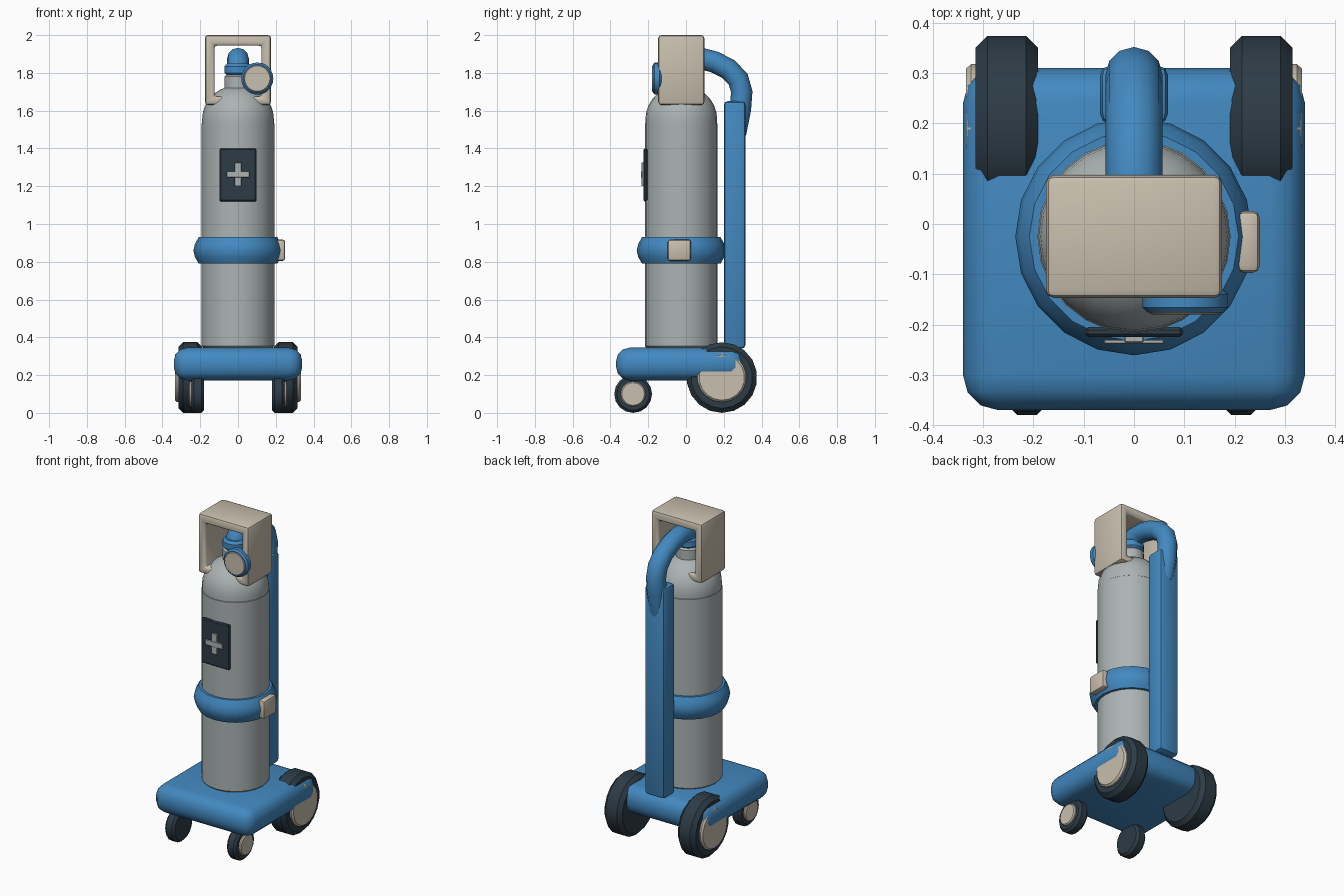
import bpy, bmesh, math
from mathutils import Vector, Matrix

if "Cube" in bpy.data.objects:
    bpy.data.objects.remove(bpy.data.objects["Cube"])


def material(name, rgb):
    m = bpy.data.materials.new(name)
    m.diffuse_color = (*rgb, 1)
    m.use_nodes = True
    m.node_tree.nodes["Principled BSDF"].inputs["Base Color"].default_value = m.diffuse_color
    return m


BLUE = material("blue paint", (0.055, 0.25, 0.53))
CREAM = material("cream plastic", (0.58, 0.52, 0.42))
GREY = material("tank grey", (0.41, 0.455, 0.45))
DARK = material("dark rubber", (0.026, 0.045, 0.062))
CY = -0.025  # tank axis y


def finish(name, bm, mat, bevel=0, segs=2, limit=35):
    """Bevel sharp edges, shade smooth by angle and link the object."""
    bmesh.ops.recalc_face_normals(bm, faces=bm.faces)
    if bevel:
        edges = [e for e in bm.edges if e.calc_face_angle(0) > math.radians(50)]
        bmesh.ops.bevel(bm, geom=edges, offset=bevel, segments=segs,
                        profile=0.5, affect='EDGES', clamp_overlap=True)
    me = bpy.data.meshes.new(name)
    bm.to_mesh(me)
    bm.free()
    for p in me.polygons:
        p.use_smooth = True
    me.set_sharp_from_angle(angle=math.radians(limit))
    me.materials.append(mat)
    ob = bpy.data.objects.new(name, me)
    bpy.context.collection.objects.link(ob)
    return ob


def box(name, lo, hi, mat, bevel=0, segs=2):
    lo, hi = Vector(lo), Vector(hi)
    bm = bmesh.new()
    bmesh.ops.create_cube(bm, size=1)
    for v in bm.verts:
        v.co = (lo + hi) / 2 + v.co * (hi - lo)
    return finish(name, bm, mat, bevel, segs)


def skin(bm, rings, closed=False):
    """Bridge successive vertex rings; cap the ends unless closed."""
    n = len(rings[0])
    pairs = list(zip(rings, rings[1:])) + ([(rings[-1], rings[0])] if closed else [])
    for a, b in pairs:
        for i in range(n):
            j = (i + 1) % n
            bm.faces.new((a[i], a[j], b[j], b[i]))
    if not closed:
        bm.faces.new(rings[0])
        bm.faces.new(rings[-1])


def lathe(name, profile, mat, centre, axis='Z', n=24, closed=False):
    """Turn (radius, height) points around an axis through centre."""
    rot = {'Z': Matrix(), 'X': Matrix.Rotation(math.pi / 2, 4, 'Y'),
           '-X': Matrix.Rotation(-math.pi / 2, 4, 'Y'),
           '-Y': Matrix.Rotation(math.pi / 2, 4, 'X')}[axis]
    bm = bmesh.new()
    rings = []
    for r, h in profile:
        ring = []
        for i in range(n):
            t = 2 * math.pi * i / n
            p = rot @ Vector((r * math.cos(t), r * math.sin(t), h))
            ring.append(bm.verts.new(p + Vector(centre)))
        rings.append(ring)
    skin(bm, rings, closed)
    return finish(name, bm, mat)


def disc(name, r, h0, h1, b, mat, centre, axis, n):
    """Cylinder with chamfered rims."""
    return lathe(name, [(r - b, h0), (r, h0 + b), (r, h1 - b), (r - b, h1)],
                 mat, centre, axis, n)


# Trolley: rounded base and upright rail
box("base", (-0.34, -0.37, 0.172), (0.34, 0.31, 0.345), BLUE, 0.07, 3)
box("rail", (-0.068, 0.2, 0.34), (0.068, 0.315, 1.65), BLUE, 0.02, 2)

# Wheels: big rear pair, small front casters, hub caps outside only
for side, s, ax in (("right", 1, 'X'), ("left", -1, '-X')):
    c = (s * 0.253, 0.19, 0.187)
    disc("rear_tyre_" + side, 0.187, -0.062, 0.062, 0.024, DARK, c, ax, 18)
    disc("rear_hub_" + side, 0.13, 0.04, 0.081, 0.01, CREAM, c, ax, 18)
    c = (s * 0.212, -0.28, 0.1)
    disc("caster_tyre_" + side, 0.1, -0.032, 0.034, 0.014, DARK, c, ax, 16)
    disc("caster_hub_" + side, 0.066, 0.02, 0.048, 0.006, CREAM, c, ax, 16)

# Tank body, domed shoulder and neck
disc("tank_body", 0.192, 0.34, 1.545, 0.014, GREY, (0, CY, 0), 'Z', 24)
dome = [(0.19 * math.cos(a), 1.555 + 0.18 * math.sin(a))
        for a in [math.radians(12 * k) for k in range(8)]]
lathe("tank_shoulder", [(0.19, 1.52)] + dome, GREY, (0, CY, 0))
disc("tank_neck", 0.072, 1.7, 1.79, 0.01, GREY, (0, CY, 0), 'Z', 20)
disc("valve_collar", 0.072, 1.785, 1.85, 0.015, BLUE, (0, CY, 0), 'Z', 20)

# Strap and buckle
lathe("strap", [(0.18, 0.93), (0.208, 0.93), (0.228, 0.895), (0.236, 0.86),
                (0.228, 0.825), (0.208, 0.79), (0.18, 0.79)],
      BLUE, (0, CY, 0), n=20, closed=True)
box("buckle", (0.205, -0.097, 0.805), (0.25, 0.026, 0.918), CREAM, 0.014)

# Curved tube from the valve over to the rail
path = [(-0.02, 1.8), (-0.018, 1.845), (0.015, 1.878), (0.08, 1.876), (0.15, 1.858),
        (0.225, 1.82), (0.277, 1.765), (0.295, 1.7), (0.288, 1.61), (0.262, 1.48)]
bm = bmesh.new()
rings = []
for i, (y, z) in enumerate(path):
    a, b = path[max(i - 1, 0)], path[min(i + 1, len(path) - 1)]
    d = Vector((0, b[0] - a[0], b[1] - a[1])).normalized()
    nrm = d.cross(Vector((1, 0, 0)))
    rings.append([bm.verts.new(Vector((0.057 * math.cos(t), y, z)) + nrm * 0.057 * math.sin(t))
                  for t in [2 * math.pi * k / 12 for k in range(12)]])
skin(bm, rings)
finish("handle_tube", bm, BLUE, limit=50)

# Guard: rectangular ring open to front and back
bm = bmesh.new()
rings = []
for (x, z0, z1), y in (((0.175, 1.63, 2.0), -0.147), ((0.175, 1.63, 2.0), 0.097),
                       ((0.125, 1.675, 1.945), 0.097), ((0.125, 1.675, 1.945), -0.147)):
    rings.append([bm.verts.new(p) for p in ((-x, y, z0), (x, y, z0), (x, y, z1), (-x, y, z1))])
skin(bm, rings, closed=True)
finish("valve_guard", bm, CREAM, 0.016, 2)

# Gauge
g = (0.102, -0.13, 1.77)
disc("gauge_body", 0.085, 0, 0.046, 0.01, BLUE, g, '-Y', 24)
disc("gauge_face", 0.07, 0.03, 0.05, 0.003, CREAM, g, '-Y', 24)

# Label plate with cross
box("label", (-0.097, -0.225, 1.12), (0.097, -0.205, 1.4), DARK, 0.006, 1)
box("cross_bar", (-0.06, -0.239, 1.246), (0.06, -0.23, 1.279), GREY, 0.002, 1)
box("cross_post", (-0.019, -0.236, 1.2), (0.019, -0.222, 1.326), GREY, 0.002, 1)
